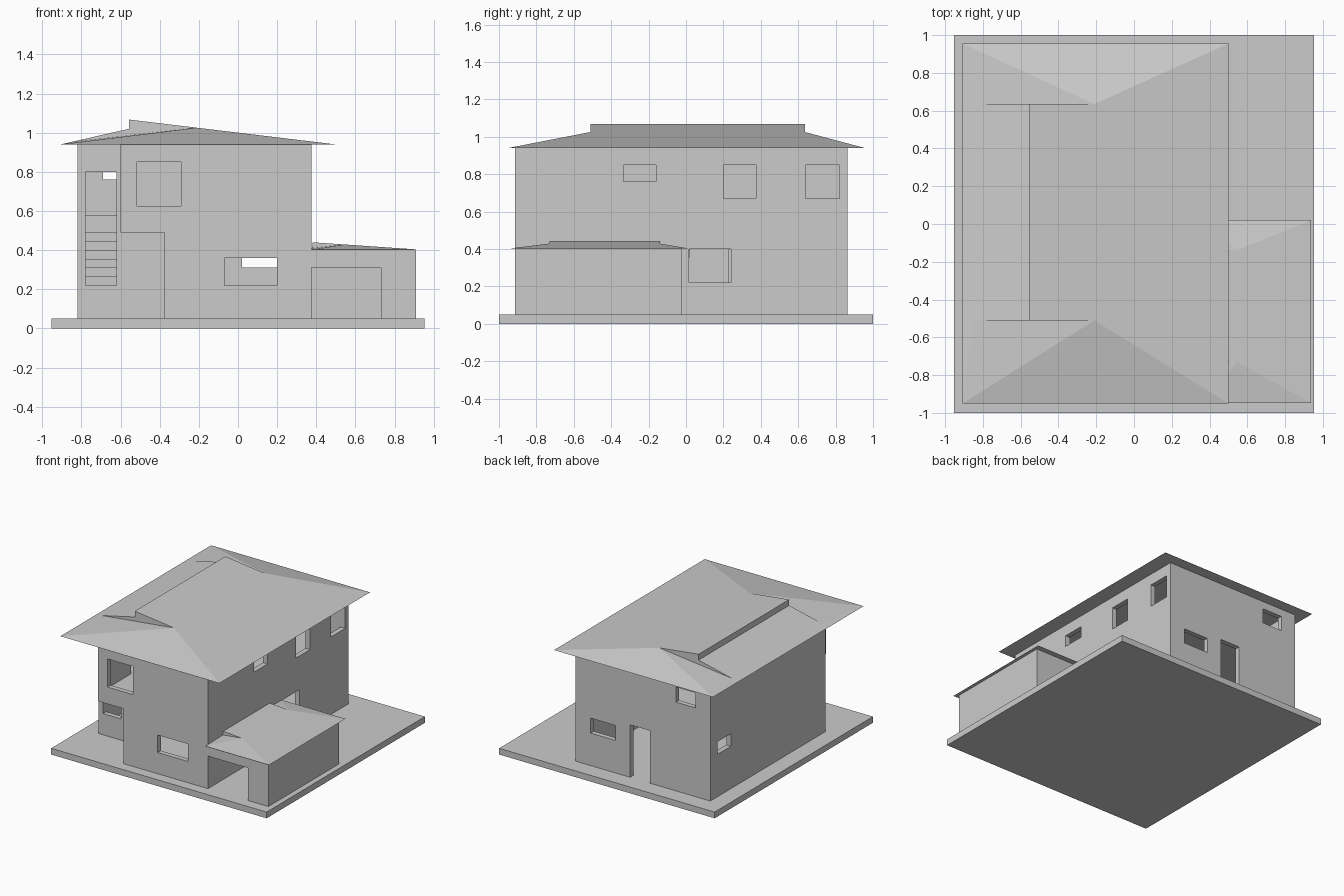
import bpy, bmesh

cube = bpy.data.objects.get("Cube")
if cube:
    bpy.data.objects.remove(cube, do_unlink=True)

# Single plain grey
grey = bpy.data.materials.new("plain_grey")
grey.use_nodes = True
tone = (0.6, 0.6, 0.6, 1)
grey.diffuse_color = tone
grey.node_tree.nodes["Principled BSDF"].inputs["Base Color"].default_value = tone


def make(name, verts, faces):
    bm = bmesh.new()
    vs = [bm.verts.new(v) for v in verts]
    for f in faces:
        bm.faces.new([vs[i] for i in f])
    bmesh.ops.recalc_face_normals(bm, faces=bm.faces)
    mesh = bpy.data.meshes.new(name)
    bm.to_mesh(mesh)
    bm.free()
    mesh.materials.append(grey)
    obj = bpy.data.objects.new(name, mesh)
    bpy.context.collection.objects.link(obj)
    return obj


def box(name, x, y, z):
    verts = [(a, b, c) for a in x for b in y for c in z]
    return make(name, verts, [(0, 1, 3, 2), (4, 6, 7, 5), (0, 4, 5, 1),
                              (2, 3, 7, 6), (0, 2, 6, 4), (1, 5, 7, 3)])


def carve(obj, cuts):
    """Subtract a list of (x, y, z) ranges from an object."""
    for cut in cuts:
        cutter = box("cutter", *cut)
        cutter.hide_render = True
        mod = obj.modifiers.new("opening", 'BOOLEAN')
        mod.operation, mod.solver, mod.object = 'DIFFERENCE', 'EXACT', cutter
        bpy.context.view_layer.objects.active = obj
        bpy.ops.object.modifier_apply(modifier=mod.name)
        bpy.data.objects.remove(cutter, do_unlink=True)


def stepped_roof(name, x, y, gable_y, eave, foot, ridge, xd, xr, xc):
    """Hipped roof with a raised ridge step and small end gables."""
    def left(px):
        return eave + (foot - eave) * (px - x[0]) / (xr - x[0])

    def right(px):
        return eave + (ridge - eave) * (x[1] - px) / (x[1] - xr)

    verts = []
    for ye, yg in zip(y, gable_y):
        verts += [(x[0], ye, eave), (x[1], ye, eave), (xc, yg, right(xc)),
                  (xd, yg, left(xd)), (xr, yg, foot), (xr, yg, ridge)]
    faces = [(0, 6, 9, 10, 4, 3), (4, 10, 11, 5),
             (5, 11, 8, 7, 1, 2), (0, 1, 7, 6)]
    for k in (0, 6):
        faces += [(k, k + 1, k + 2), (k, k + 2, k + 3),
                  (k + 3, k + 2, k + 5, k + 4)]
    return make(name, verts, faces)


# Ground slab
box("ground_slab", (-0.954, 0.954), (-1, 1), (0, 0.05))

# Main house: corner recesses, rooms, then openings
X0, X1, Y0, Y1 = -0.82, 0.375, -0.915, 0.863
RECESS, T, TOP = -0.595, 0.04, 0.94
FLOOR, UPPER = 0.49, 0.58
low, high = (0, FLOOR), (UPPER, 1)
house = box("house_walls", (X0, X1), (Y0, Y1), (0.05, TOP))
carve(house, [
    ((-1, -0.375), (-1, RECESS), low),
    ((-1, -0.60), (-1, RECESS), (0.4, 1)),
])
carve(house, [
    ((-0.375 + T, X1 - T), (Y0 + T, Y1 - T), low),
    ((X0 + T, -0.3), (RECESS + T, Y1 - T), low),
    ((-0.60 + T, X1 - T), (Y0 + T, Y1 - T), high),
    ((X0 + T, -0.5), (RECESS + T, Y1 - T), high),
])
front, back = (Y0 - T, Y0 + 1.5 * T), (Y1 - 1.5 * T, Y1 + T)
side = (X1 - 1.5 * T, X1 + T)
carve(house, [
    # Front windows and tall stair window
    ((-0.515, -0.29), front, (0.625, 0.85)),
    ((-0.07, 0.20), front, (0.22, 0.36)),
    ((-0.779, -0.62), (RECESS - T, RECESS + 1.5 * T), (0.22, 0.80)),
    # Back windows and door
    ((-0.69, -0.515), back, (0.76, 0.88)),
    ((0.02, 0.24), back, (0.31, 0.43)),
    ((-0.285, -0.11), back, (0, 0.47)),
    # Garage-side windows
    (side, (-0.335, -0.16), (0.76, 0.85)),
    (side, (0.20, 0.375), (0.67, 0.85)),
    (side, (0.64, 0.82), (0.67, 0.85)),
    (side, (0.015, 0.24), (0.22, 0.40)),
    # Far-side window
    ((X0 - T, X0 + 1.5 * T), (0.605, 0.77), (0.39, 0.49)),
])

# Staircase behind the tall window
for i in range(9):
    box(f"stair_step_{i + 1}", (X0 + T, -0.61),
        (-0.4 + 0.07 * i, -0.33 + 0.07 * i), (0.05, 0.085 + 0.045 * (i + 1)))

# Garage with drive-in opening
garage = box("garage_walls", (X1, 0.91), (Y0, -0.025), (0.05, 0.402))
carve(garage, [
    ((0.3, 0.91 - T), (Y0 + T, -0.025 - T), (0, 1)),
    ((0.3, 0.73), front, (0, 0.31)),
])

# Roofs
stepped_roof("main_roof", (-0.907, 0.5), (-0.95, 0.955), (-0.51, 0.635),
             TOP, 1.02, 1.067, -0.85, -0.556, -0.21)
stepped_roof("garage_roof", (X1, 0.937), (-0.948, 0.02), (-0.73, -0.14),
             0.402, 0.42, 0.44, X1 + 0.002, X1 + 0.005, 0.545)
